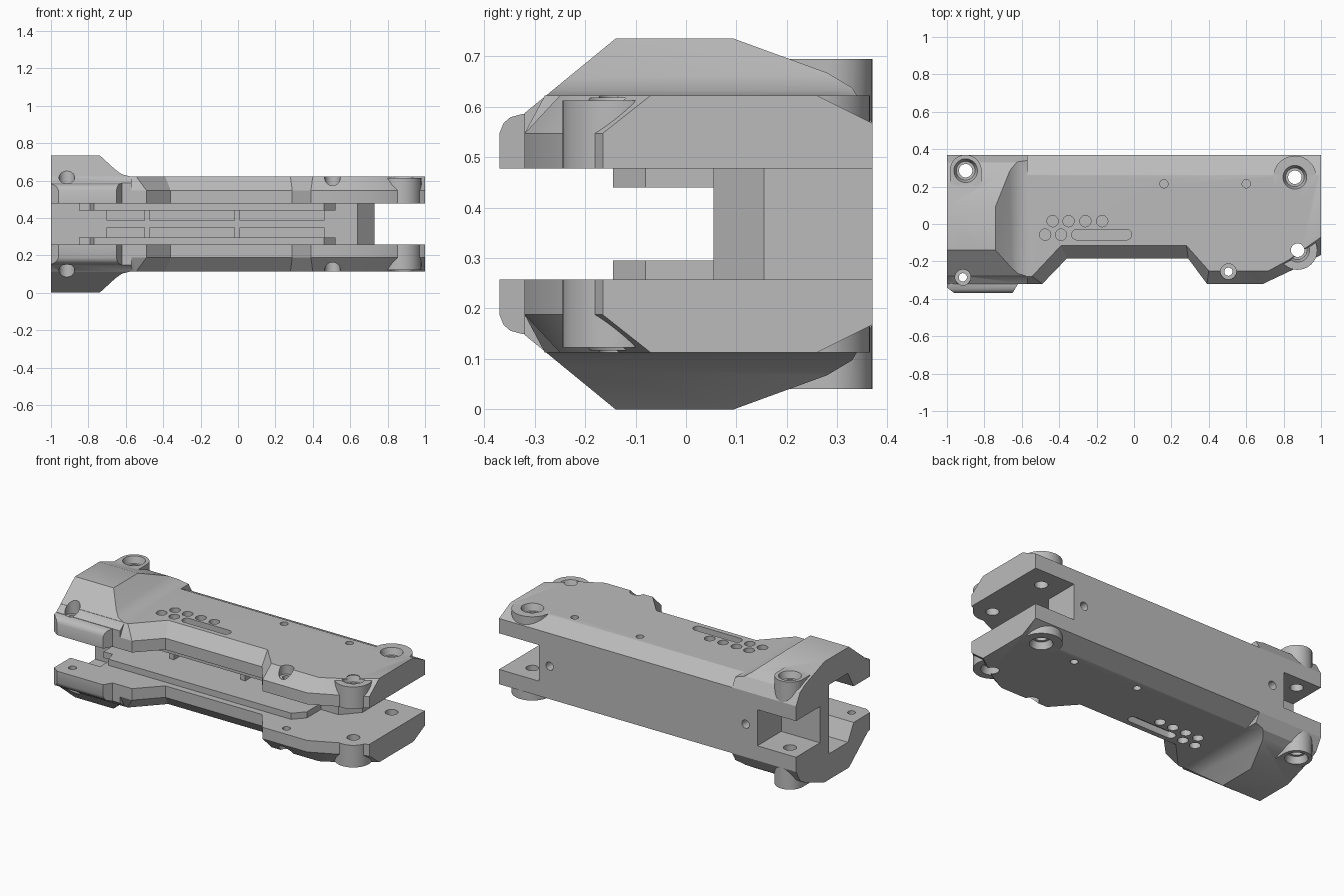
import bpy, bmesh, math
from mathutils import Vector

cube = bpy.data.objects.get("Cube")
if cube:
    bpy.data.objects.remove(cube, do_unlink=True)

MID = 0.3675  # height of the mirror plane; all parts are modelled around it

grey = bpy.data.materials.new("plain grey")
grey.use_nodes = True
COLOUR = (0.5, 0.5, 0.5, 1)
grey.diffuse_color = COLOUR
grey.node_tree.nodes["Principled BSDF"].inputs["Base Color"].default_value = COLOUR


def add(name, bm):
    bmesh.ops.recalc_face_normals(bm, faces=bm.faces)
    mesh = bpy.data.meshes.new(name)
    bm.to_mesh(mesh)
    bm.free()
    mesh.materials.append(grey)
    ob = bpy.data.objects.new(name, mesh)
    ob.location.z = MID
    bpy.context.collection.objects.link(ob)
    return ob


def loft(name, rings):
    """Closed solid through rings of equal point count."""
    bm = bmesh.new()
    rows = [[bm.verts.new(p) for p in ring] for ring in rings]
    n = len(rows[0])
    for a, b in zip(rows, rows[1:]):
        for i in range(n):
            j = (i + 1) % n
            bm.faces.new((a[i], a[j], b[j], b[i]))
    bm.faces.new(rows[0])
    bm.faces.new(rows[-1])
    return add(name, bm)


def prism(name, pts, lo, hi, axis="z"):
    place = {"x": lambda a, b, t: (t, a, b),
             "y": lambda a, b, t: (a, t, b),
             "z": lambda a, b, t: (a, b, t)}[axis]
    return loft(name, [[place(a, b, t) for a, b in pts] for t in (lo, hi)])


def circle(x, y, r, n=40):
    return [(x + r * math.cos(math.tau * i / n), y + r * math.sin(math.tau * i / n))
            for i in range(n)]


def box(name, x0, x1, y0, y1, z0, z1):
    return prism(name, [(x0, y0), (x1, y0), (x1, y1), (x0, y1)], z0, z1)


def combine(ob, others, operation):
    """Apply a boolean with each helper, then remove the helper."""
    bpy.context.view_layer.objects.active = ob
    for other in others:
        mod = ob.modifiers.new("boolean", "BOOLEAN")
        mod.operation, mod.solver, mod.object = operation, "EXACT", other
        bpy.ops.object.modifier_apply(modifier=mod.name)
        bpy.data.objects.remove(other, do_unlink=True)
    return ob


def finish(ob, mirror=False):
    if mirror:
        mod = ob.modifiers.new("mirror", "MIRROR")
        mod.use_axis = (False, False, True)
        mod.use_mirror_merge = False
    bpy.ops.object.select_all(action="DESELECT")
    ob.select_set(True)
    bpy.context.view_layer.objects.active = ob
    bpy.ops.object.shade_smooth_by_angle(angle=math.radians(28))


# Side plate: (outer x, outer y, top x, top y, shoulder height)
edge = [(-1, -.32, -1, -.28, .18), (-.49, -.32, -.545, -.28, .18),
        (-.36, -.185, -.39, -.115, .18), (.29, -.185, .28, -.115, .18),
        (.39, -.32, .40, -.25, .18), (.69, -.32, .72, -.25, .18),
        (.87, -.235, .83, -.19, .18), (1, -.165, 1, -.07, .18),
        (1, .37, 1, .26, .2), (-1, .37, -1, .26, .2)]
plate = loft("side_plate", [[(p[0], p[1], .11) for p in edge],
                            [(p[0], p[1], p[4]) for p in edge],
                            [(p[2], p[3], .255) for p in edge]])

# Raised end hump: two crossed profiles
hump = prism("hump", [(-.32, .11), (-.32, .22), (-.14, MID), (.095, MID), (.28, .3),
                      (.33, .27), (.37, .2), (.37, .11)], -1, -.5, "x")
hump = combine(hump, [prism("ramp", [(-1, .11), (-1, MID), (-.74, MID), (-.655, .29),
                                     (-.62, .265), (-.57, .253), (-.57, .11)],
                            -.5, .5, "y")], "INTERSECT")

# Rounded foot on the front of the hump
foot = prism("foot", [(-.37, .11), (-.37, .18), (-.362, .2), (-.348, .212), (-.325, .218),
                      (-.25, .218), (-.25, .11)], -1, -.6, "x")
foot = combine(foot, [prism("foot_plan", [(-1, -.34), (-.96, -.37), (-.65, -.37),
                                          (-.62, -.32), (-.62, -.2), (-1, -.2)],
                            .05, .3)], "INTERSECT")

# Screw bosses
boss_spots = [(-.9, .285, .085, .3275), (.86, .25, .115, .255), (.875, -.14, .105, .245)]
bosses = [prism("boss", circle(x, y, r), .11, top) for x, y, r, top in boss_spots]
bosses.append(box("boss_web", -.985, -.815, .2, .285, .15, .3275))
combine(plate, [hump, foot] + bosses, "UNION")

# Screw holes with stepped countersinks
cuts = []
for x, y, r, top in boss_spots:
    cuts.append(prism("hole", circle(x, y, .036), 0, .5))
    cuts.append(loft("countersink", [[(*p, z) for p in circle(x, y, q)]
                                     for q, z in ((.05, top - .04), (.065, top + .005))]))
cuts += [prism("pin_hole", circle(x, y, .022), 0, .5) for x, y in ((-.915, -.285), (.505, -.255))]
cuts += [prism("pin_seat", circle(x, y, .042), z, .5)
         for x, y, z in ((-.915, -.285, .2), (.505, -.255, .2))]
cuts += [prism("dimple", circle(x, .215, .022), .225, .4) for x in (.16, .6)]

# Vent dots and slot
dots = [(-.435, .015), (-.35, .015), (-.26, .015), (-.17, .015), (-.475, -.057), (-.39, -.057)]
cuts += [prism("vent", circle(x, y, .03), .215, .4) for x, y in dots]
arc = [math.pi * i / 12 for i in range(13)]
slot = [(-.305 - .028 * math.sin(a), -.057 + .028 * math.cos(a)) for a in arc]
slot += [(-.04 + .028 * math.sin(a), -.057 - .028 * math.cos(a)) for a in arc]
cuts.append(prism("vent_slot", slot, .215, .4))

# Hollow under the hump at the open end
cuts.append(prism("hollow", [(-.19, .1), (-.13, .21), (.055, .21), (.055, .1)], -1.1, -.8, "x"))
combine(plate, cuts, "DIFFERENCE")
finish(plate, mirror=True)

# Inner rail along each plate
rail = prism("inner_rail", [(-.85, .055), (-.85, -.08), (-.79, -.08), (-.77, -.145),
                            (.46, -.145), (.52, -.08), (.52, .055)], .0725, .11)
finish(rail, mirror=True)

# Rear spine with open pockets and side screw holes
spine = prism("rear_spine", [(-1, .055), (.64, .055), (.73, .155), (.73, .37), (-.74, .37),
                             (-.74, .14), (-1, .14)], -.11, .11)
cuts = []
for x0, x1 in ((-.7, -.5), (-.47, -.02), (.01, .46)):
    for s in (-1, 1):
        cuts.append(box("pocket", x0, x1, 0, .28, min(s * .02, s * .0725), max(s * .02, s * .0725)))
for x in (-.66, .66):
    cuts.append(prism("side_hole", circle(x, 0, .025, 24), .3, .5, "y"))
combine(spine, cuts, "DIFFERENCE")
finish(spine)
